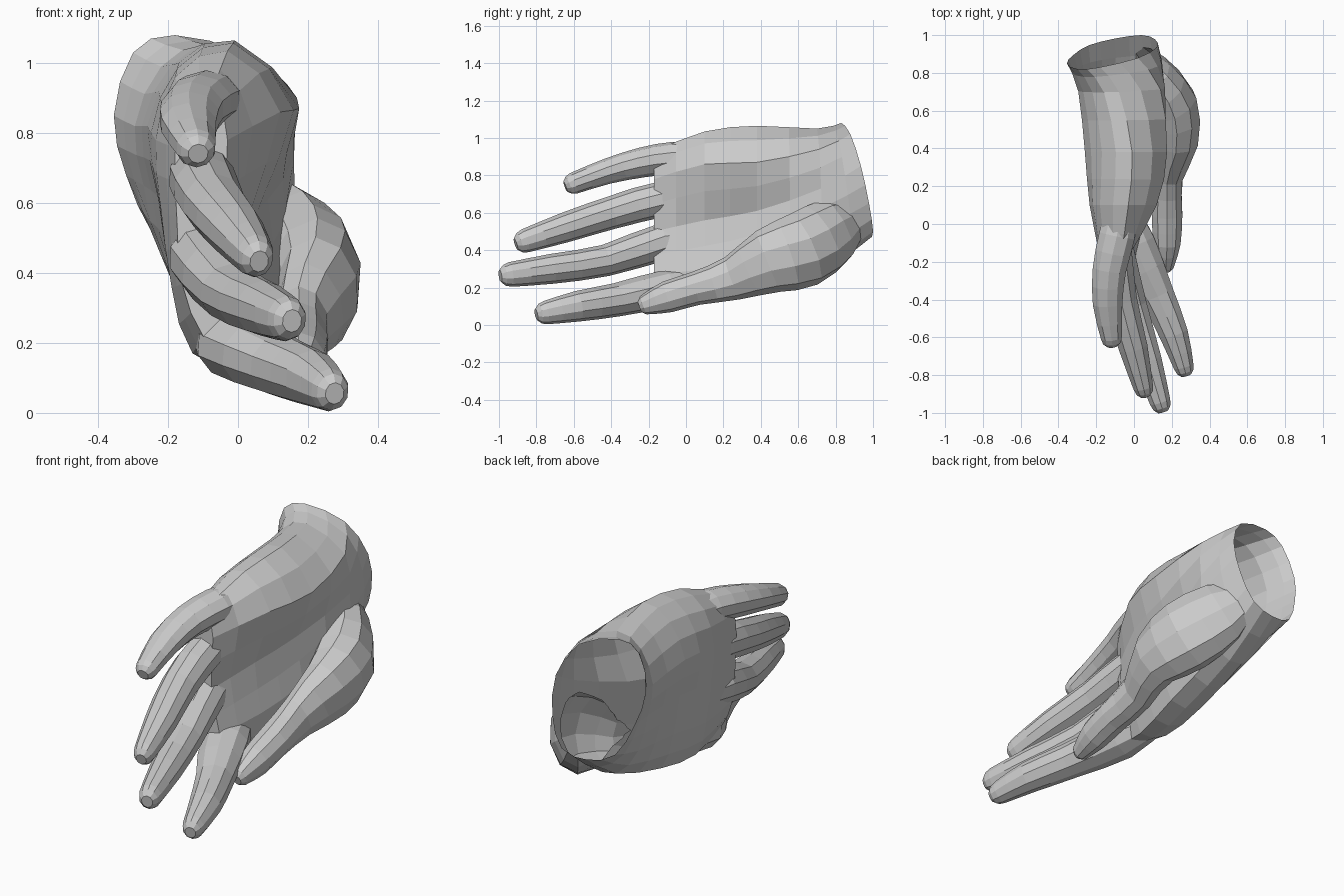
import bpy, bmesh, math
from mathutils import Vector

if "Cube" in bpy.data.objects:
    bpy.data.objects.remove(bpy.data.objects["Cube"])


def refine(pts, closed=False):
    """Insert a smooth midpoint between neighbouring points."""
    n, out = len(pts), []
    for i in range(n if closed else n - 1):
        if closed:
            a, b, c, d = (pts[(i + k) % n] for k in (-1, 0, 1, 2))
        else:
            a, b, c, d = (pts[min(max(i + k, 0), n - 1)] for k in (-1, 0, 1, 2))
        out += [b, (b * 9 + c * 9 - a - d) / 16]
    return out if closed else out + [pts[-1]]


def loft(name, rings):
    """Skin closed rings and cap both ends."""
    bm = bmesh.new()
    vs = [[bm.verts.new(p) for p in r] for r in rings]
    n = len(vs[0])
    for a, b in zip(vs, vs[1:]):
        for i in range(n):
            j = (i + 1) % n
            bm.faces.new((a[i], a[j], b[j], b[i]))
    bm.faces.new(vs[0])
    bm.faces.new(vs[-1][::-1])
    bmesh.ops.recalc_face_normals(bm, faces=bm.faces)
    me = bpy.data.meshes.new(name)
    bm.to_mesh(me)
    bm.free()
    ob = bpy.data.objects.new(name, me)
    bpy.context.collection.objects.link(ob)
    return ob


def digit(name, path, sides=10):
    """Tapered tube along (x, y, z, half thickness, half height), round tip."""
    path = refine([Vector(p) for p in path])
    rings = []

    def ring(c, t, rx, rz):
        side = t.cross(Vector((0, 0, 1))).normalized()
        up = side.cross(t).normalized()
        rings.append([c + side * rx * math.cos(a) + up * rz * math.sin(a)
                      for a in (2 * math.pi * (i + .5) / sides for i in range(sides))])

    for i, p in enumerate(path):
        t = (path[min(i + 1, len(path) - 1)].xyz - path[max(i - 1, 0)].xyz).normalized()
        ring(p.xyz, t, p[3], p[4])
    for off, s in ((.5, .85), (.85, .5)):
        ring(p.xyz + t * p[4] * off, t, p[3] * s, p[4] * s)
    return loft(name, rings)


# Palm cross-sections (x, z) from wrist to knuckles; the wrist cut is slanted
WRIST_Y = 1.106
SLANT = Vector((.1775, 0, -.2259))
sections = [
    (WRIST_Y, 1, [(-.18, 1.08), (-.3, 1.03), (-.355, .85), (-.32, .68), (-.24, .52),
                  (-.1, .47), (.04, .5), (.11, .65), (.12, .85), (.02, 1.02)]),
    (.75, .2, [(-.08, 1.05), (-.22, .99), (-.295, .82), (-.27, .65), (-.22, .45),
               (-.1, .3), (.06, .32), (.15, .52), (.16, .73), (.14, .94)]),
    (.38, 0, [(-.01, 1.065), (-.17, 1.0), (-.26, .82), (-.23, .62), (-.19, .4),
              (-.12, .2), (.07, .18), (.12, .37), (.085, .61), (.175, .87)]),
    (.1, 0, [(-.03, 1.035), (-.18, .96), (-.235, .78), (-.22, .58), (-.19, .36),
             (-.13, .17), (.04, .12), (.07, .3), (.03, .56), (.12, .86)]),
    (-.17, 0, [(-.07, .93), (-.15, .89), (-.18, .76), (-.175, .56), (-.16, .37),
               (-.1, .22), (-.01, .17), (.01, .27), (-.04, .5), (-.03, .78)]),
]
rings = []
for y0, k, pts in sections:
    ring = [Vector((x, y0 + k * SLANT.dot((x, 0, z)), z)) for x, z in pts]
    rings.append(refine(ring, True))
rings = [list(r) for r in zip(*[refine(list(line)) for line in zip(*rings)])]
hand = loft("hand", rings)

# Fingers and thumb, each rooted inside the palm
digits = [
    digit("little_finger", [(-.06, .12, .9, .08, .07), (-.09, -.06, .895, .1, .085),
                            (-.13, -.24, .868, .093, .08), (-.14, -.42, .822, .082, .068),
                            (-.12, -.6, .758, .058, .058)]),
    digit("ring_finger", [(-.11, .12, .69, .07, .07), (-.105, -.12, .675, .095, .095),
                          (-.07, -.4, .6, .09, .088), (-.005, -.65, .52, .08, .08),
                          (.048, -.86, .45, .055, .064)]),
    digit("middle_finger", [(-.11, .12, .47, .06, .07), (-.1, -.12, .445, .1, .1),
                            (-.02, -.43, .345, .092, .085), (.07, -.72, .3, .08, .08),
                            (.138, -.94, .27, .058, .066)]),
    digit("index_finger", [(-.06, .14, .23, .05, .07), (-.005, -.1, .195, .12, .1),
                           (.12, -.37, .135, .095, .09), (.21, -.58, .1, .08, .082),
                           (.262, -.75, .066, .056, .063)]),
    digit("thumb", [(.0, .92, .58, .05, .08), (.08, .8, .51, .12, .18),
                    (.185, .63, .405, .155, .205), (.225, .44, .34, .12, .175),
                    (.18, .25, .25, .082, .12), (.175, .05, .195, .085, .09),
                    (.175, -.1, .15, .075, .085), (.17, -.2, .115, .05, .06)]),
]

# Weld the digits to the palm into one skin
bpy.context.view_layer.objects.active = hand
for d in digits:
    m = hand.modifiers.new("weld", 'BOOLEAN')
    m.operation, m.solver, m.object = 'UNION', 'EXACT', d
    bpy.ops.object.modifier_apply(modifier=m.name)
    bpy.data.objects.remove(d)

# Open the hollow wrist
bm = bmesh.new()
bm.from_mesh(hand.data)
cap = [f for f in bm.faces
       if all(abs(v.co.y - WRIST_Y - SLANT.dot(v.co)) < .002 for v in f.verts)]
bmesh.ops.delete(bm, geom=cap, context='FACES')
bm.to_mesh(hand.data)
bm.free()
